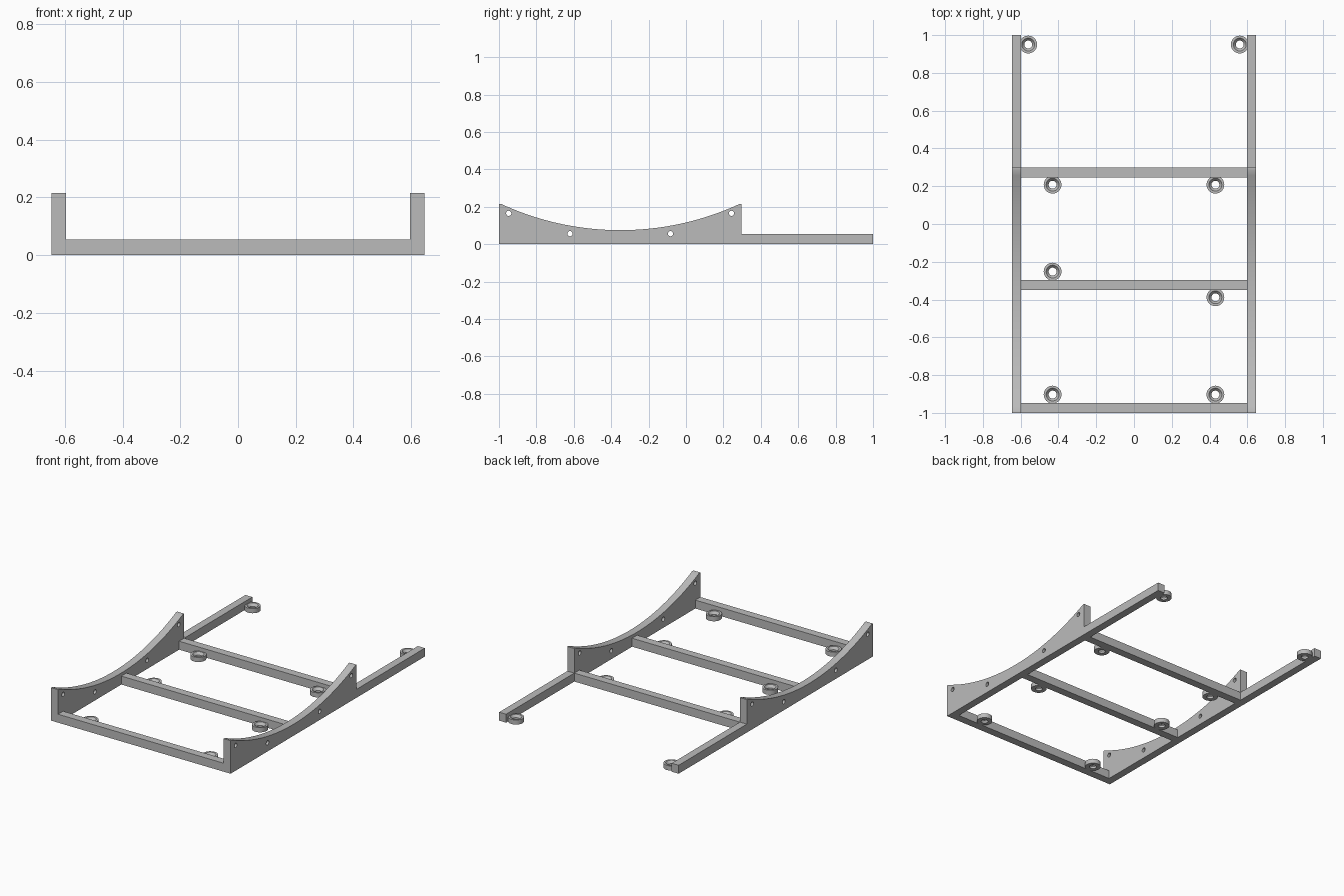
import bpy, bmesh, math
from mathutils import Matrix

cube = bpy.data.objects.get("Cube")
if cube:
    bpy.data.objects.remove(cube, do_unlink=True)

HALF_W, INNER = 0.647, 0.597     # outer and inner faces of the side rails
BEAM_H = 0.055
PEAK = 0.215
STEP_Y = 0.298                   # where the tall cradle drops to the tail

grey = bpy.data.materials.new("plain_grey")
grey.use_nodes = True
colour = (0.5, 0.5, 0.5, 1)
grey.diffuse_color = colour
grey.node_tree.nodes["Principled BSDF"].inputs["Base Color"].default_value = colour


def finish(name, bm, smooth=True):
    bmesh.ops.recalc_face_normals(bm, faces=bm.faces)
    mesh = bpy.data.meshes.new(name)
    bm.to_mesh(mesh)
    bm.free()
    obj = bpy.data.objects.new(name, mesh)
    bpy.context.collection.objects.link(obj)
    mesh.materials.append(grey)
    if smooth:
        bpy.ops.object.select_all(action='DESELECT')
        obj.select_set(True)
        bpy.context.view_layer.objects.active = obj
        bpy.ops.object.shade_smooth_by_angle(angle=math.radians(30))
    return obj


# Side rail outline: flat tips, a concave cradle arc, then a low tail
def rail_outline():
    pts = [(-1, 0), (1, 0), (1, BEAM_H), (STEP_Y, BEAM_H), (STEP_Y, PEAK)]
    mid, chord, dip = (STEP_Y - 1) / 2, 0.637, 0.14
    radius = (chord ** 2 + dip ** 2) / (2 * dip)
    sweep = math.asin(chord / radius)
    n = 40
    for i in range(n + 1):
        a = sweep * (1 - 2 * i / n)
        pts.append((mid + radius * math.sin(a),
                    PEAK - dip + radius * (1 - math.cos(a))))
    return pts + [(-1, PEAK)]


# Cutter for the four cross holes through each rail
def hole_cutter():
    bm = bmesh.new()
    for y, z in ((-0.948, 0.165), (-0.62, 0.056), (-0.083, 0.056), (0.243, 0.165)):
        spin = Matrix.Translation((0, y, z)) @ Matrix.Rotation(math.pi / 2, 4, 'Y')
        bmesh.ops.create_cone(bm, cap_ends=True, segments=24, radius1=0.014,
                              radius2=0.014, depth=2, matrix=spin)
    return finish("hole_cutter", bm, smooth=False)


def side_rail(name, side, cutter):
    bm = bmesh.new()
    face = bm.faces.new([bm.verts.new((side * INNER, y, z)) for y, z in rail_outline()])
    ext = bmesh.ops.extrude_face_region(bm, geom=[face])
    verts = [v for v in ext["geom"] if isinstance(v, bmesh.types.BMVert)]
    bmesh.ops.translate(bm, verts=verts, vec=(side * (HALF_W - INNER), 0, 0))
    obj = finish(name, bm, smooth=False)
    mod = obj.modifiers.new("holes", 'BOOLEAN')
    mod.operation, mod.solver, mod.object = 'DIFFERENCE', 'EXACT', cutter
    bpy.ops.object.select_all(action='DESELECT')
    obj.select_set(True)
    bpy.context.view_layer.objects.active = obj
    bpy.ops.object.modifier_apply(modifier=mod.name)
    bpy.ops.object.shade_smooth_by_angle(angle=math.radians(30))


cutter = hole_cutter()
cutter.hide_render = True
side_rail("left_rail", 1, cutter)
side_rail("right_rail", -1, cutter)
bpy.data.objects.remove(cutter, do_unlink=True)


# Cross beams between the rails
def cross_beam(name, y):
    bm = bmesh.new()
    place = Matrix.Translation((0, y, BEAM_H / 2)) @ Matrix.Diagonal(
        (2 * INNER, 0.052, BEAM_H, 1))
    bmesh.ops.create_cube(bm, size=1, matrix=place)
    finish(name, bm, smooth=False)


cross_beam("front_beam", -0.974)
cross_beam("middle_beam", -0.323)
cross_beam("back_beam", 0.272)


# Countersunk screw ring, a lathed section
def screw_ring(name, x, y):
    section = [(0.021, 0), (0.047, 0), (0.047, 0.03), (0.034, 0.03), (0.021, 0.014)]
    bm = bmesh.new()
    n = 32
    loops = []
    for i in range(n):
        a = 2 * math.pi * i / n
        loops.append([bm.verts.new((x + r * math.cos(a), y + r * math.sin(a), z))
                      for r, z in section])
    for i in range(n):
        p, q = loops[i], loops[(i + 1) % n]
        for j in range(len(section)):
            k = (j + 1) % len(section)
            bm.faces.new((p[j], q[j], q[k], p[k]))
    finish(name, bm)


for side, label in ((1, "left"), (-1, "right")):
    screw_ring(f"{label}_tail_ring", side * 0.56, 0.95)
    screw_ring(f"{label}_back_ring", side * 0.431, 0.208)
    screw_ring(f"{label}_middle_ring", side * 0.431, -0.32 - side * 0.068)
    screw_ring(f"{label}_front_ring", side * 0.431, -0.903)
